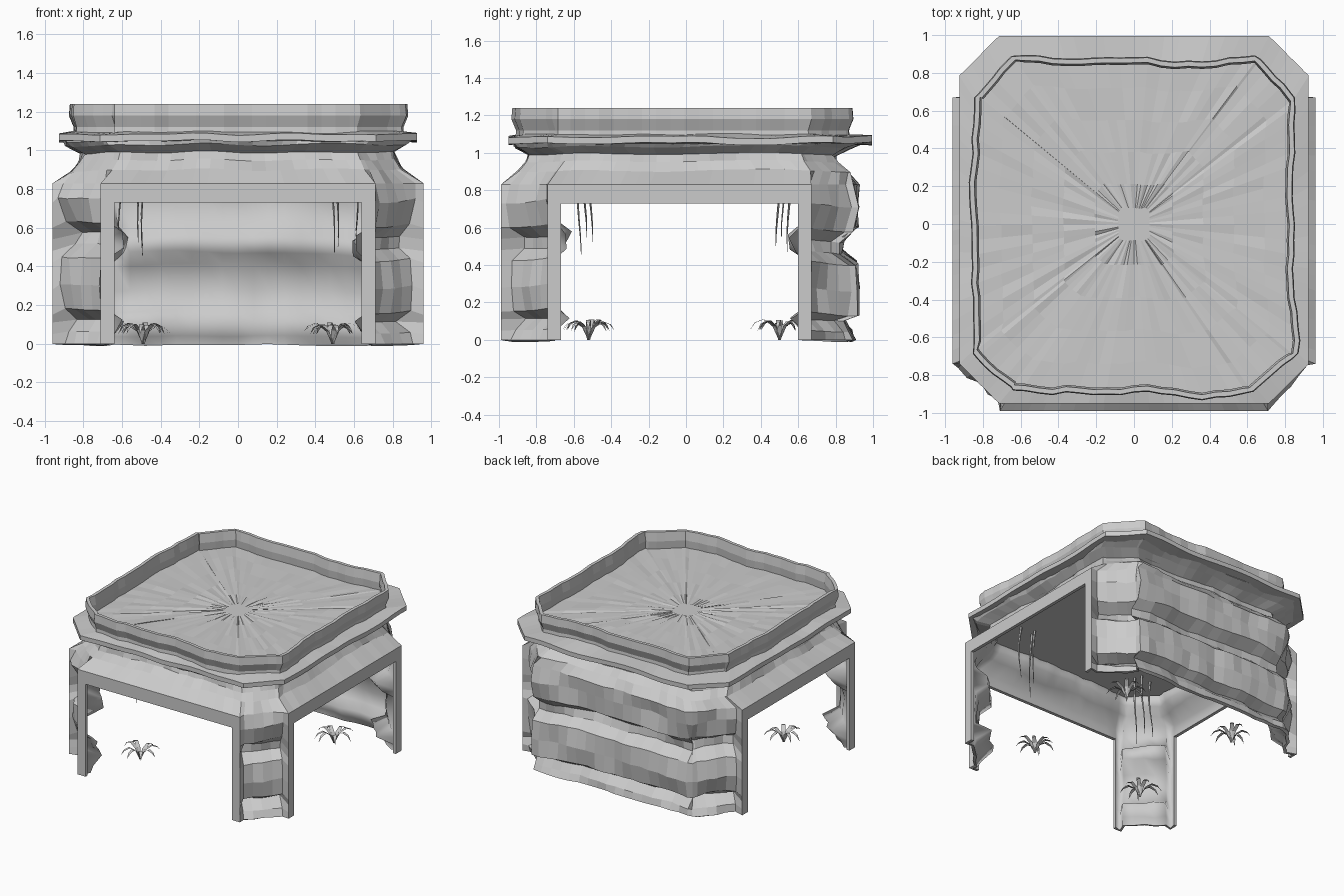
import bpy, bmesh, math, random
from mathutils import Vector, noise

if "Cube" in bpy.data.objects:
    bpy.data.objects.remove(bpy.data.objects["Cube"])

random.seed(4)
N_LONG, N_CH = 18, 6
LONG = [0, .05] + [.05 + .9 * i / (N_LONG - 2) for i in range(1, N_LONG - 1)] + [1]
CH = [0, .10, .30, .5, .70, .90, 1]
S = math.sqrt(.5)
NORMALS = [(0, -1), (S, -S), (1, 0), (S, S), (0, 1), (-S, S), (-1, 0), (-S, -S)]
OPEN = (0, 2, 6)          # front, right and left are doorways; back (4) is rock


def ring(X, yf, yb, c):
    """Chamfered rectangle, counter-clockwise: (x, y, side, index along side)."""
    k = [(-X + c, yf), (X - c, yf), (X, yf + c), (X, yb - c),
         (X - c, yb), (-X + c, yb), (-X, yb - c), (-X, yf + c)]
    out = []
    for s in range(8):
        a, b = Vector(k[s]), Vector(k[(s + 1) % 8])
        fr = CH if s % 2 else LONG
        for i, t in enumerate(fr[:-1]):
            p = a.lerp(b, t)
            out.append((p.x, p.y, s, i))
    return out


def n3(x, y, z):
    return noise.noise(Vector((x, y, z)))


def make(name, verts, faces):
    me = bpy.data.meshes.new(name)
    me.from_pydata(verts, [], faces)
    me.update()
    ob = bpy.data.objects.new(name, me)
    bpy.context.collection.objects.link(ob)
    return ob


def loft(name, rings, keep=lambda l, j: True, loop=False):
    n = len(rings[0])
    verts = [v for r in rings for v in r]
    L = len(rings)
    faces = []
    for l in range(L if loop else L - 1):
        m = (l + 1) % L
        for j in range(n):
            if keep(l, j):
                k = (j + 1) % n
                faces.append((l * n + j, l * n + k, m * n + k, m * n + j))
    return make(name, verts, faces)


# Cave shell: frame strips stay flat, rock faces follow a layered profile
ROCK = [(0, .02), (.05, .03), (.11, .09), (.15, .02), (.28, .0), (.42, .01),
        (.48, .09), (.54, .10), (.60, .02), (.73, .0), (.83, .01)]
UPPER = [(.90, .85, -.89, .87, .20), (.95, .81, -.84, .81, .19),
         (.99, .80, -.83, .80, .19), (1.03, .87, -.91, .87, .20),
         (1.055, .89, -.92, .93, .20)]
base = ring(.96, -.99, .92, .25)
rings = []
for z, d in ROCK:
    r = []
    for x, y, s, i in base:
        fixed = s in OPEN or (i == 0 and s in (1, 3, 7))
        if s == 5 and i == 0:
            fixed = False
        if s == 4 and i == 0:
            fixed = False
        zz = z
        if not fixed:
            e = d + .035 * n3(x * 3, y * 3, z * 9) + random.uniform(-.008, .012)
            if s != 4:
                e = e * 1.35 + .03
            e = max(e, -.01)
            x -= NORMALS[s][0] * e
            y -= NORMALS[s][1] * e
            if .04 < z < .8:
                zz += .05 * n3(x * 2.2, y * 2.2, 5) * (1 if z > .12 else .4)
        r.append((x, y, zz))
    rings.append(r)
for z, X, yf, yb, c in UPPER:
    r = []
    for x, y, s, i in ring(X, yf, yb, c):
        e = .04 * n3(x * 3, y * 3, z * 7) + random.uniform(-.008, .008)
        r.append((x - NORMALS[s][0] * e, y - NORMALS[s][1] * e,
                  z + .02 * n3(x * 3, y * 3, 8)))
    rings.append(r)


def shell_face(l, j):
    s, i = base[j][2:]
    return not (s in OPEN and ROCK[min(l, 10)][0] < .73 and 1 <= i <= N_LONG - 2)


shell = loft("cave_shell", rings, shell_face)
n_out = len(shell.data.polygons)
mod = shell.modifiers.new("thickness", 'SOLIDIFY')
mod.thickness, mod.offset = .025, -1
deps = bpy.context.evaluated_depsgraph_get()
me = bpy.data.meshes.new_from_object(shell.evaluated_get(deps))
shell.modifiers.clear()
shell.data = me
for p in me.polygons:                      # smooth interior, faceted outside
    p.use_smooth = n_out <= p.index < 2 * n_out

# Ceiling closing the cave from above
c = [(x, y, 1.0) for x, y, s, i in ring(.80, -.83, .80, .19)]
make("ceiling", c, [tuple(reversed(range(len(c))))])


# Thin ledge around the top
def ledge(X, yf, yb, ch, z):
    return [(x, y, z + .018 * n3(x * 3.5, y * 3.5, 2)) for x, y, s, i in ring(X, yf, yb, ch)]


loft("ledge", [ledge(.82, -.84, .82, .2, 1.045), ledge(.925, -.95, .995, .21, 1.05),
               ledge(.925, -.95, .995, .21, 1.085), ledge(.82, -.84, .82, .2, 1.10)], loop=True)


# Wavy rim wall with the rough upper floor inside it
def rim(off, z, scale=1, rough=0):
    r = []
    for x, y, s, i in ring(.85, -.895, .88, .21):
        e = off + .05 * n3(x * 2.6, y * 2.6, 3) + .02 * n3(x * 7, y * 7, 1)
        px, py = x - NORMALS[s][0] * e, y - NORMALS[s][1] * e
        r.append((px * scale, py * scale, z + rough * random.uniform(-1, 1)))
    return r


top = loft("rim_and_floor", [rim(.015, 1.06), rim(.02, 1.12), rim(-.005, 1.18), rim(0, 1.24),
                             rim(.025, 1.24), rim(.035, 1.17), rim(.03, 1.11)]
           + [rim(.03, 1.11, k, .005) for k in (.85, .65, .45, .25, .1)])
bm = bmesh.new()
bm.from_mesh(top.data)
bm.verts.ensure_lookup_table()
bm.faces.new(bm.verts[-len(base):])
bm.to_mesh(top.data)
bm.free()


# Grass tufts: arching blades
def tuft(name, cx, cy):
    vs, fs = [], []
    for k in range(8):
        a = k * math.tau / 8 + random.uniform(-.2, .2)
        u, v = Vector((math.cos(a), math.sin(a), 0)), Vector((-math.sin(a), math.cos(a), 0))
        h, b = random.uniform(.9, 1.1), len(vs)
        o = Vector((cx, cy, 0))
        for rad, z, w in ((.0, .0, .008), (.035, .07, .014), (.08, .10, .014), (.12, .085, .009)):
            c0 = o + u * rad * h + Vector((0, 0, z * h))
            vs += [c0 - v * w, c0 + v * w]
        vs.append(o + u * .145 * h + Vector((0, 0, .05 * h)))
        fs += [(b + 2 * q, b + 2 * q + 1, b + 2 * q + 3, b + 2 * q + 2) for q in range(3)]
        fs.append((b + 6, b + 7, b + 8))
    make(name, vs, fs)


# Hanging vines: thin tapered strands
def vine(name, x, y, z_end):
    rs = []
    for k in range(7):
        t = k / 6
        px, py = x + .01 * math.sin(4 * t + x * 9), y + .01 * math.cos(5 * t + y * 9)
        w = .009 * (1 - .8 * t)
        rs.append([(px + w * math.cos(-a * math.tau / 5), py + w * math.sin(-a * math.tau / 5),
                    1.0 + (z_end - 1.0) * t) for a in range(5)])
    loft(name, rs)


for sx, fx in ((-1, "left"), (1, "right")):
    for sy, fy in ((-1, "front"), (1, "back")):
        tuft(f"grass_{fy}_{fx}", sx * .49, sy * .51 - .01)
        for q, (dx, dy, ze) in enumerate(((.49, .56, .47), (.51, .50, .52), (.61, .53, .56))):
            vine(f"vine_{fy}_{fx}_{q}", sx * dx, sy * dy - .01, ze + random.uniform(-.02, .04))
